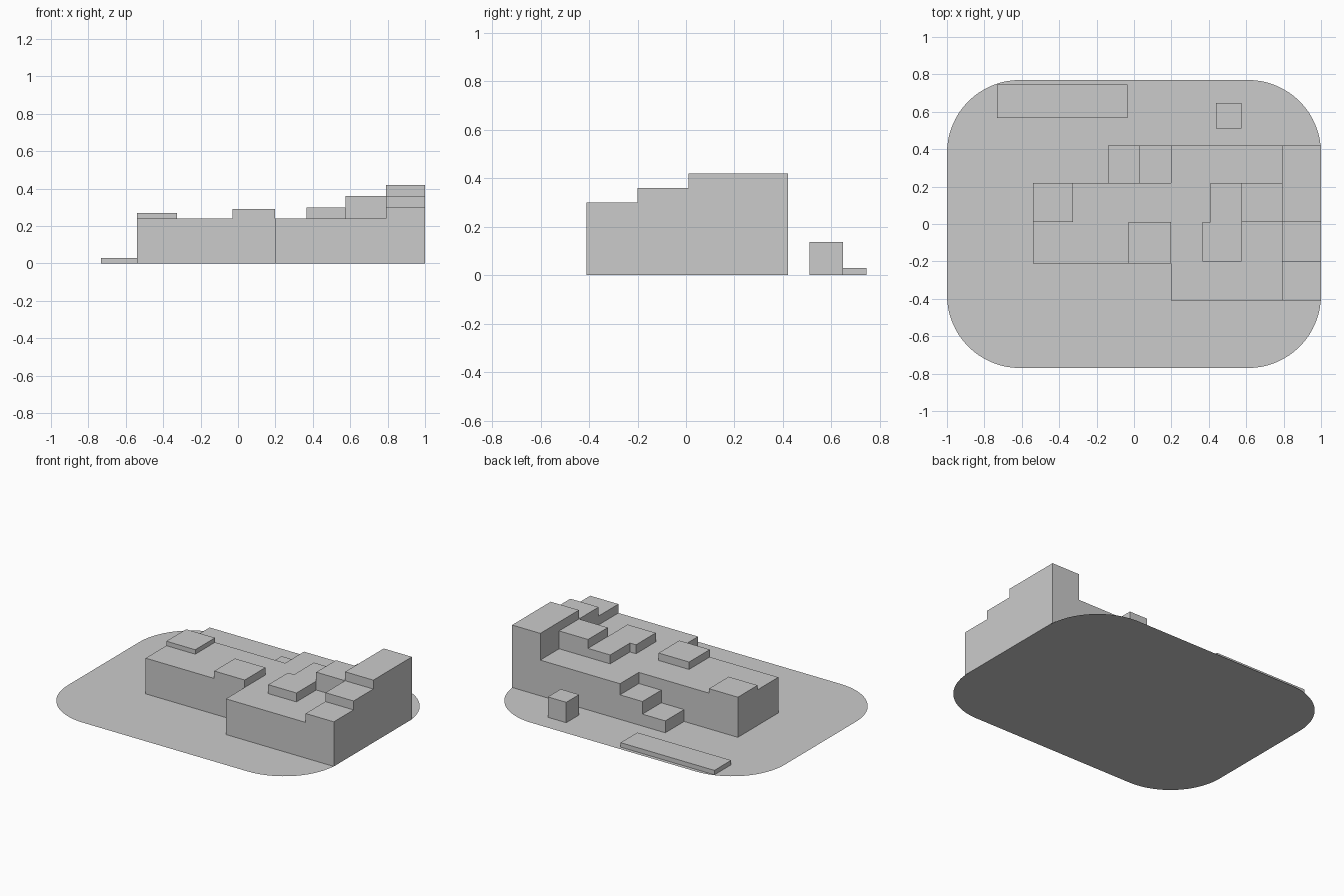
import bpy, bmesh, math

if "Cube" in bpy.data.objects:
    bpy.data.objects.remove(bpy.data.objects["Cube"])

grey = bpy.data.materials.new("light grey")
grey.diffuse_color = (0.6, 0.6, 0.6, 1)
grey.use_nodes = True
grey.node_tree.nodes["Principled BSDF"].inputs["Base Color"].default_value = grey.diffuse_color


def finish(name, bm):
    mesh = bpy.data.meshes.new(name)
    bm.to_mesh(mesh)
    bm.free()
    mesh.materials.append(grey)
    obj = bpy.data.objects.new(name, mesh)
    bpy.context.collection.objects.link(obj)
    return obj


def block(name, outline, z0, z1):
    """Extrude a plan outline upward; the hidden underside is left open."""
    bm = bmesh.new()
    low = [bm.verts.new((x, y, z0)) for x, y in outline]
    top = [bm.verts.new((x, y, z1)) for x, y in outline]
    n = len(outline)
    for i in range(n):
        j = (i + 1) % n
        bm.faces.new((low[i], low[j], top[j], top[i]))
    bm.faces.new(top)
    return finish(name, bm)


def rect(x0, x1, y0, y1):
    return [(x0, y0), (x1, y0), (x1, y1), (x0, y1)]


# Flat ground plate with rounded corners
bm = bmesh.new()
R, W, D = 0.39, 1.0, 0.77
pts = []
for k, (sx, sy) in enumerate([(1, 1), (-1, 1), (-1, -1), (1, -1)]):
    for i in range(17):
        a = math.pi / 2 * (k + i / 16)
        pts.append((sx * (W - R) + R * math.cos(a), sy * (D - R) + R * math.sin(a), 0))
bm.faces.new([bm.verts.new(p) for p in pts])
finish("site_plate", bm)

# Main building: long left wing joined to a deeper right wing
ROOF = 0.24
block("main_building", [(-0.54, -0.21), (0.197, -0.21), (0.197, -0.41), (1, -0.41),
                        (1, 0.42), (0.197, 0.42), (0.197, 0.22), (-0.54, 0.22)], 0, ROOF)

# Stepped tower along the right edge
for name, y0, y1, h in [("tower_front", -0.41, -0.20, 0.30),
                        ("tower_middle", -0.20, 0.01, 0.36),
                        ("tower_back", 0.01, 0.42, 0.42)]:
    block(name, rect(0.79, 1, y0, y1), ROOF, h)

# Roof volumes
block("roof_block_high", rect(0.575, 0.79, 0.01, 0.22), ROOF, 0.36)
block("roof_block_bent", [(0.365, -0.20), (0.575, -0.20), (0.575, 0.22),
                          (0.41, 0.22), (0.41, 0.01), (0.365, 0.01)], ROOF, 0.30)
block("roof_block_centre", rect(-0.03, 0.197, -0.21, 0.01), ROOF, 0.29)
block("roof_block_left", rect(-0.54, -0.325, 0.01, 0.22), ROOF, 0.27)

# Two terraces stepping down at the back
block("terrace_upper", rect(0.03, 0.197, 0.22, 0.42), 0, 0.165)
block("terrace_lower", rect(-0.14, 0.03, 0.22, 0.42), 0, 0.08)

# Free-standing pieces behind the building
block("small_hut", rect(0.438, 0.575, 0.51, 0.647), 0, 0.137)
block("low_platform", rect(-0.733, -0.035, 0.567, 0.745), 0, 0.03)
